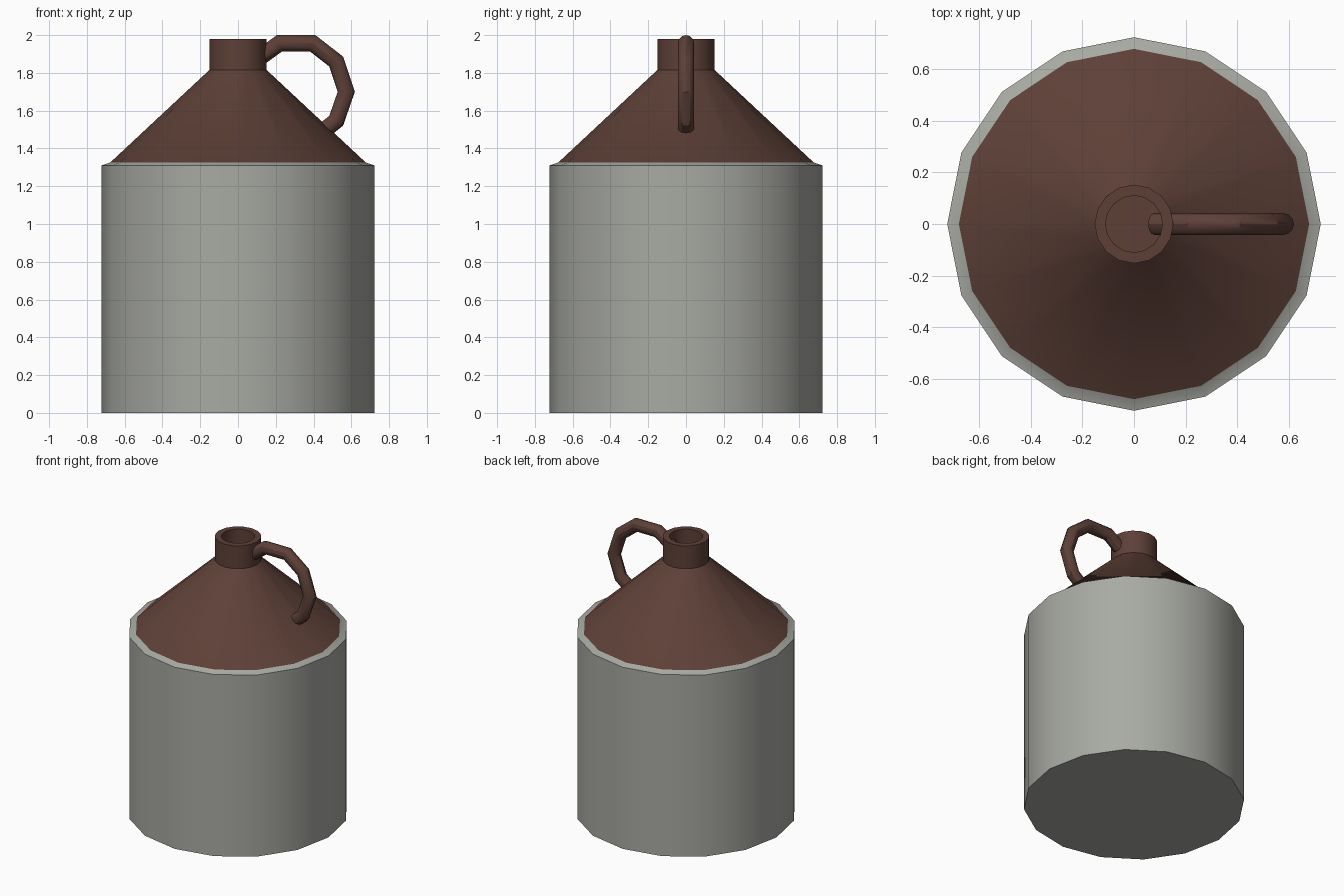
import bpy
import bmesh
from math import radians, pi
from mathutils import Matrix, Vector

cube = bpy.data.objects.get("Cube")
if cube:
    bpy.data.objects.remove(cube, do_unlink=True)


def material(name, rgb):
    mat = bpy.data.materials.new(name)
    mat.use_nodes = True
    colour = (*rgb, 1)
    mat.diffuse_color = colour
    mat.node_tree.nodes["Principled BSDF"].inputs["Base Color"].default_value = colour
    return mat


grey = material("grey stoneware", (0.39, 0.40, 0.365))
brown = material("brown glaze", (0.11, 0.051, 0.038))


def finish(name, bm, mats):
    bmesh.ops.recalc_face_normals(bm, faces=bm.faces)
    mesh = bpy.data.meshes.new(name)
    bm.to_mesh(mesh)
    bm.free()
    for mat in mats:
        mesh.materials.append(mat)
    obj = bpy.data.objects.new(name, mesh)
    bpy.context.collection.objects.link(obj)
    bpy.ops.object.select_all(action="DESELECT")
    obj.select_set(True)
    bpy.context.view_layer.objects.active = obj
    bpy.ops.object.shade_smooth_by_angle(angle=radians(30))
    return obj


def ring(bm, radius, sides, matrix):
    geom = bmesh.ops.create_circle(bm, segments=sides, radius=radius, matrix=matrix)
    return geom["verts"]


def loft(bm, rings):
    """Skin consecutive rings and cap both ends."""
    n = len(rings[0])
    for a, b in zip(rings, rings[1:]):
        for i in range(n):
            j = (i + 1) % n
            bm.faces.new((a[i], a[j], b[j], b[i]))
    bm.faces.new(rings[0])
    bm.faces.new(rings[-1])


# Jug: base, wall, rim, sloping shoulder, neck and hollow mouth (radius, height)
profile = [(0.722, 0), (0.722, 1.31), (0.677, 1.325), (0.152, 1.815),
           (0.152, 1.98), (0.11, 1.98), (0.11, 1.815)]
bm = bmesh.new()
loft(bm, [ring(bm, r, 16, Matrix.Translation((0, 0, z))) for r, z in profile])
for face in bm.faces:
    face.material_index = int(face.calc_center_median().z > 1.33)
finish("jug", bm, [grey, brown])

# Handle: tube swept along a mitred path from the neck to the shoulder
path = [Vector((x, 0, z)) for x, z in
        [(0.08, 1.855), (0.22, 1.957), (0.395, 1.957), (0.52, 1.86),
         (0.573, 1.70), (0.52, 1.547), (0.43, 1.475)]]
bm = bmesh.new()
rings = []
for i, point in enumerate(path):
    before = (point - path[max(i - 1, 0)]).normalized()
    after = (path[min(i + 1, len(path) - 1)] - point).normalized()
    tangent = (before + after).normalized()
    side = Vector((0, 1, 0))
    across = side.cross(tangent)
    stretch = 1 / max(tangent.dot(before), tangent.dot(after))
    frame = Matrix((across * stretch, side, tangent)).transposed().to_4x4()
    rings.append(ring(bm, 0.043, 12, Matrix.Translation(point) @ frame))
loft(bm, rings)
finish("handle", bm, [brown])
